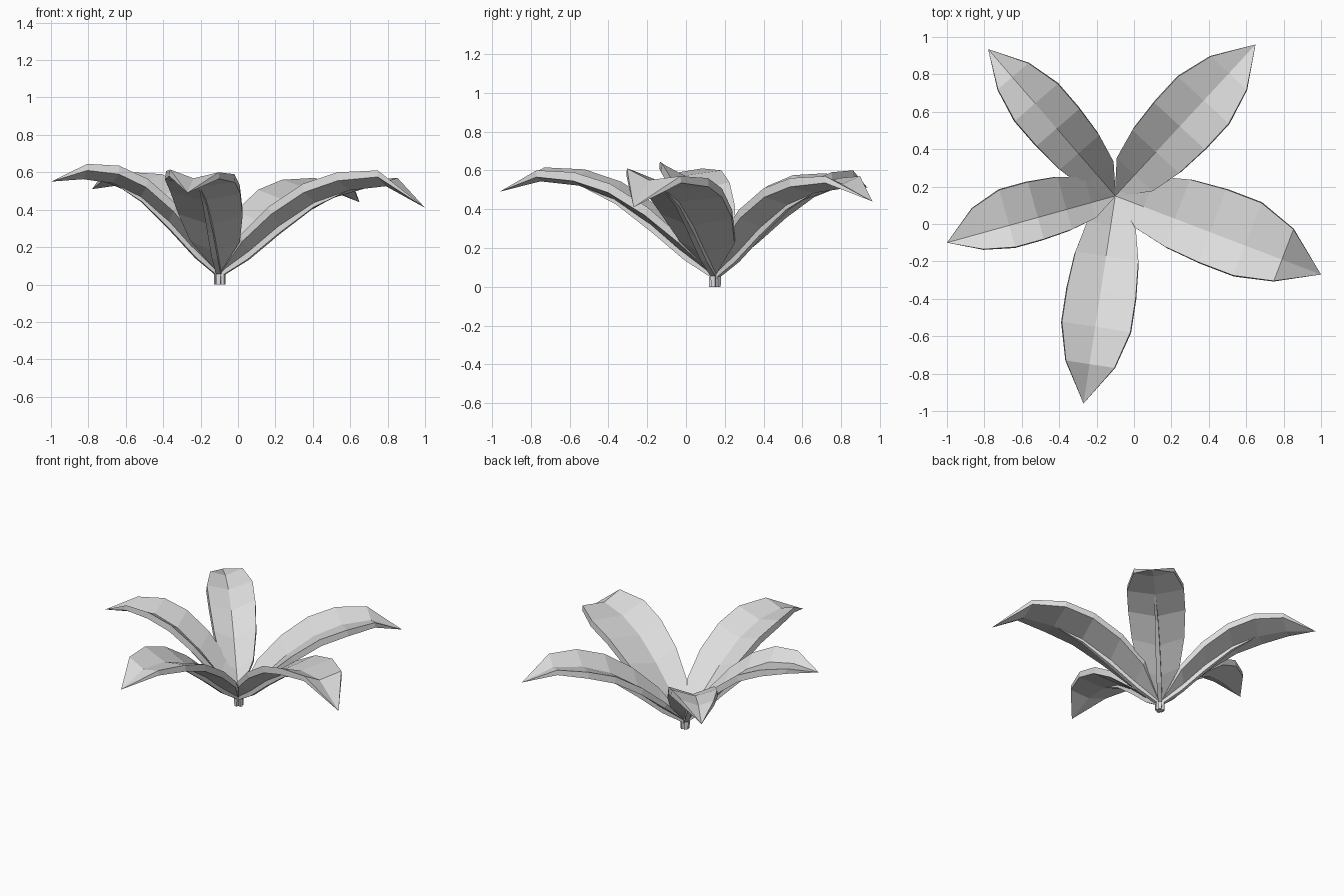
import bpy, bmesh
from mathutils import Vector

if "Cube" in bpy.data.objects:
    bpy.data.objects.remove(bpy.data.objects["Cube"], do_unlink=True)

mat = bpy.data.materials.new("pale_grey")
mat.use_nodes = True
GREY = (0.72, 0.72, 0.72, 1)
mat.diffuse_color = GREY
mat.node_tree.nodes["Principled BSDF"].inputs["Base Color"].default_value = GREY

ROOT = Vector((-0.1, 0.15, 0))
UP = Vector((0, 0, 1))
# Blade stations: distance along, half width, rib height, edge height, thickness
BLADE = [
    (0.0, 0.02, 0.06, 0.07, 0.01),
    (0.14, 0.71, 0.195, 0.26, 0.03),
    (0.29, 0.92, 0.345, 0.41, 0.04),
    (0.46, 1.00, 0.475, 0.53, 0.045),
    (0.63, 1.00, 0.545, 0.59, 0.045),
    (0.81, 0.71, 0.56, 0.60, 0.035),
]
# Stalk stations: distance along, half width, underside height, depth
STALK = [
    (0.027, 0.010, 0.00, 0.03),
    (0.027, 0.013, 0.055, 0.04),
    (0.14, 0.016, 0.135, 0.06),
    (0.29, 0.015, 0.275, 0.065),
    (0.46, 0.011, 0.42, 0.05),
    (0.63, 0.003, 0.515, 0.02),
]


def loft(name, rings, tip=None):
    """Skin matching rings; close the end with a cap or a pointed tip."""
    bm = bmesh.new()
    rows = [[bm.verts.new(p) for p in ring] for ring in rings]
    count = len(rows[0])
    for a, b in zip(rows, rows[1:]):
        for k in range(count):
            n = (k + 1) % count
            bm.faces.new((a[k], a[n], b[n], b[k]))
    bm.faces.new(rows[0])
    if tip is None:
        bm.faces.new(rows[-1])
    else:
        point = bm.verts.new(tip)
        for k in range(count):
            bm.faces.new((rows[-1][k], rows[-1][(k + 1) % count], point))
    bmesh.ops.recalc_face_normals(bm, faces=bm.faces)
    mesh = bpy.data.meshes.new(name)
    bm.to_mesh(mesh)
    bm.free()
    mesh.materials.append(mat)
    bpy.context.collection.objects.link(bpy.data.objects.new(name, mesh))


def make_leaf(place, tip, left_width, right_width, left_lift, right_lift):
    """Channelled blade with a thin rim, carried on a tapering stalk."""
    tip = Vector(tip)
    run = Vector((tip.x, tip.y, 0)) - ROOT
    out = run.normalized()
    side = Vector((-out.y, out.x, 0))
    rib_lift = (left_lift + right_lift) / 2

    blade = []
    for u, w, rib, edge, thick in BLADE:
        centre = ROOT + run * u
        fade = min(1, u / 0.6)
        left = centre + side * w * left_width + UP * (edge + fade * left_lift)
        mid = centre + UP * (rib + fade * rib_lift)
        right = centre - side * w * right_width + UP * (edge + fade * right_lift)
        # The underside sits below, and outward where the leaf is steep
        drop = out * thick * max(0, 0.7 - u) - UP * thick
        flare = side * 0.1 * thick
        blade.append([left, mid, right, right + drop - flare,
                      mid + drop * 0.7, left + drop + flare])
    loft("leaf_" + place, blade, tip)

    # Stalk: square section whose inner side is buried in the blade's rib
    stalk = []
    for i, (u, w, low, depth) in enumerate(STALK):
        base = ROOT + run * u + UP * (low + min(1, u / 0.6) * rib_lift)
        inward = -out * depth * 0.7 if i < 2 else UP * depth
        if i == 0:
            base.z = 0
        stalk.append([base + side * w, base - side * w,
                      base - side * w + inward, base + side * w + inward])
    loft("stalk_" + place, stalk)


# Five leaves around the root
make_leaf("back_right", (-0.78, 0.935, 0.51), 0.143, 0.16, -0.015, 0.0)
make_leaf("back_left", (0.65, 0.96, 0.44), 0.187, 0.182, -0.03, -0.03)
make_leaf("left", (1.0, -0.27, 0.41), 0.244, 0.172, -0.03, 0.01)
make_leaf("front", (-0.27, -0.96, 0.49), 0.19, 0.18, 0.0, 0.015)
make_leaf("right", (-1.0, -0.1, 0.55), 0.12, 0.197, 0.045, 0.01)
